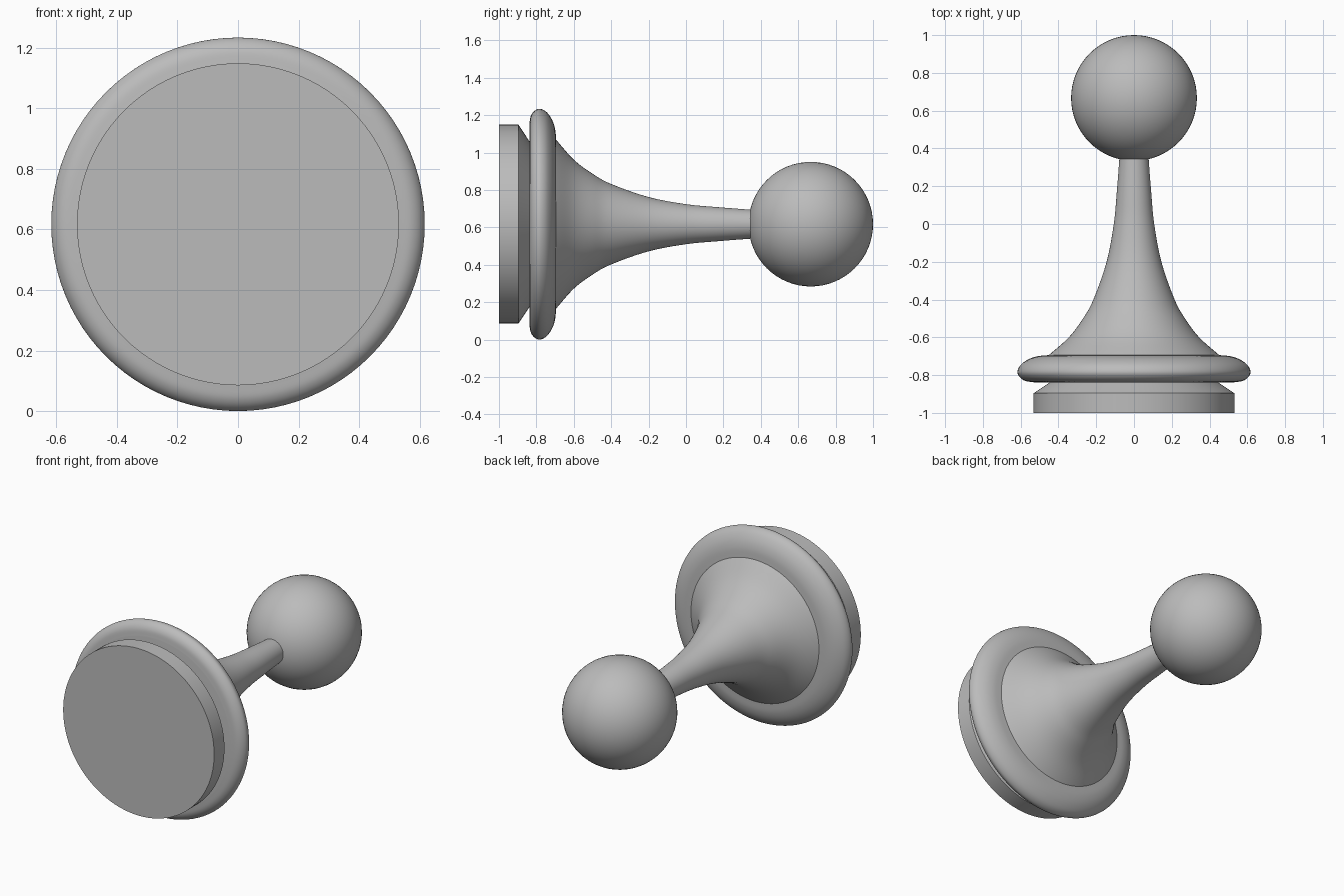
import bpy, bmesh, math
from mathutils import Vector

cube = bpy.data.objects.get("Cube")
if cube:
    bpy.data.objects.remove(cube)

AXIS_Z = 0.617
SEGMENTS = 96

grey = bpy.data.materials.new("plain grey")
grey.use_nodes = True
colour = (0.5, 0.5, 0.5, 1)
grey.diffuse_color = colour
grey.node_tree.nodes["Principled BSDF"].inputs["Base Color"].default_value = colour


def smooth_curve(points, steps=6):
    """Catmull-Rom curve through the (radius, y) points."""
    p = [Vector(q) for q in points]
    p = [2 * p[0] - p[1]] + p + [2 * p[-1] - p[-2]]
    out = []
    for a, b, c, d in zip(p, p[1:], p[2:], p[3:]):
        for i in range(steps):
            t = i / steps
            out.append(0.5 * (2 * b + (c - a) * t + (2 * a - 5 * b + 4 * c - d) * t**2
                              + (3 * b - a - 3 * c + d) * t**3))
    return out + [p[-2]]


def lathe(name, profile):
    """Spin a (radius, y) profile around the long axis."""
    bm = bmesh.new()
    verts = [bm.verts.new((r, y, 0)) for r, y in profile]
    edges = [bm.edges.new(pair) for pair in zip(verts, verts[1:])]
    bmesh.ops.spin(bm, geom=verts + edges, cent=(0, 0, 0), axis=(0, 1, 0),
                   angle=math.tau, steps=SEGMENTS, use_duplicate=False)
    bmesh.ops.remove_doubles(bm, verts=bm.verts, dist=1e-5)
    bmesh.ops.recalc_face_normals(bm, faces=bm.faces)
    mesh = bpy.data.meshes.new(name)
    bm.to_mesh(mesh)
    bm.free()
    obj = bpy.data.objects.new(name, mesh)
    bpy.context.collection.objects.link(obj)
    finish(obj)


def finish(obj):
    obj.location.z = AXIS_Z
    obj.data.materials.append(grey)
    bpy.ops.object.select_all(action="DESELECT")
    obj.select_set(True)
    bpy.context.view_layer.objects.active = obj
    bpy.ops.object.shade_smooth_by_angle(angle=math.radians(30))


# Mounting plate with a chamfered back edge
lathe("mounting_plate", [(0, -1), (0.532, -1), (0.532, -0.896), (0.44, -0.835), (0, -0.835)])

# Rounded collar
rim = smooth_curve([(0.53, -0.838), (0.575, -0.831), (0.604, -0.812), (0.617, -0.783),
                    (0.601, -0.747), (0.56, -0.717), (0.51, -0.7), (0.45, -0.694)])
lathe("collar", [(0, -0.838), *rim, (0, -0.694)])

# Flared stem
flare = smooth_curve([(0.452, -0.695), (0.345, -0.6), (0.27, -0.5), (0.215, -0.4),
                      (0.145, -0.2), (0.107, 0), (0.091, 0.17), (0.078, 0.34), (0.075, 0.4)])
lathe("flared_stem", [(0, -0.695), *flare, (0, 0.4)])

# Ball knob
bpy.ops.mesh.primitive_uv_sphere_add(segments=64, ring_count=32, radius=0.333,
                                     location=(0, 0.667, AXIS_Z))
knob = bpy.context.object
knob.name = "ball_knob"
finish(knob)
